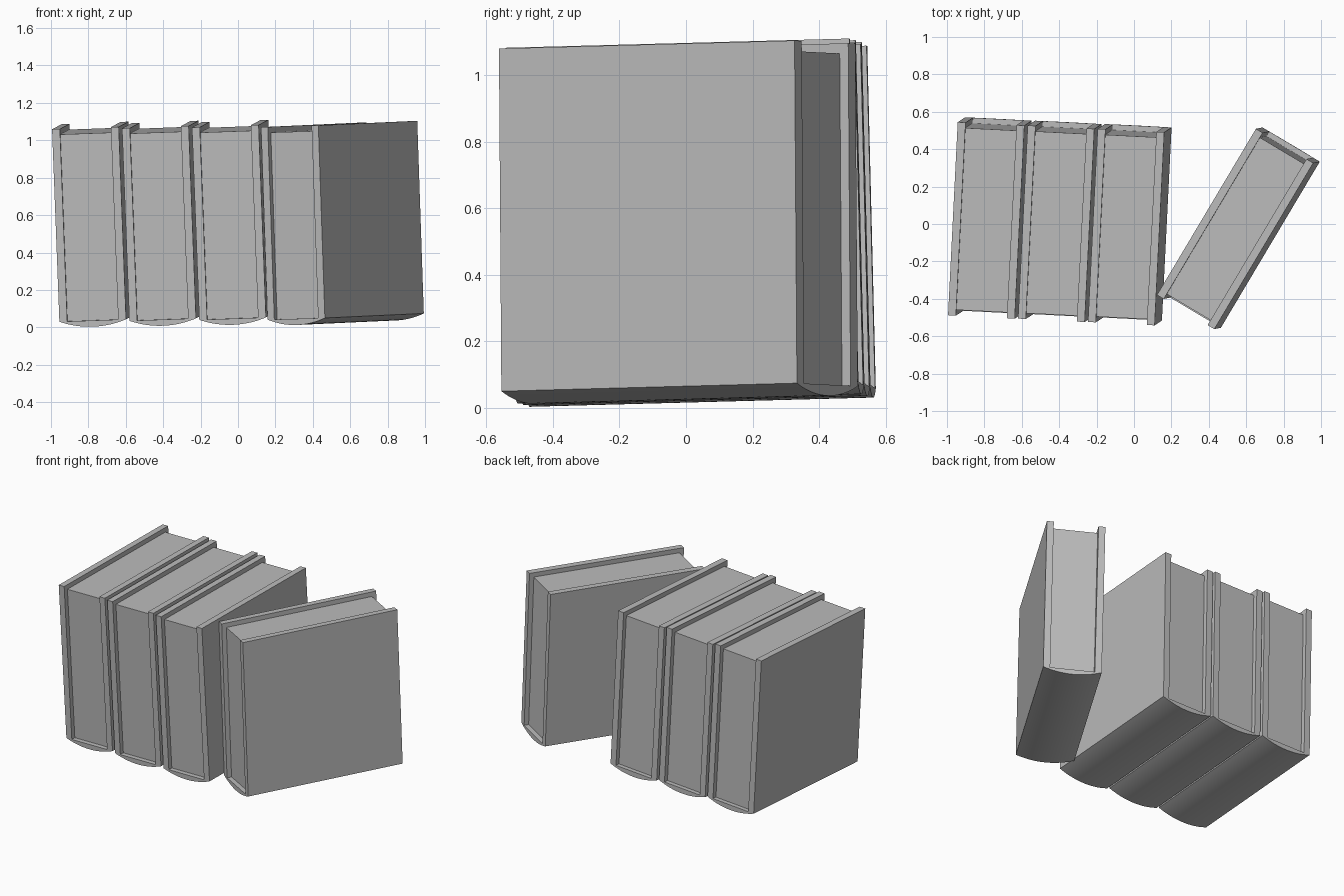
import bpy
import math
from mathutils import Matrix, Vector

cube = bpy.data.objects.get("Cube")
if cube:
    bpy.data.objects.remove(cube)

WIDTH, DEPTH, HEIGHT = 0.357, 1.034, 1.03
COVER, INSET, SAG = 0.042, 0.03, 0.033

grey = bpy.data.materials.new("plain_grey")
grey.use_nodes = True
colour = (0.5, 0.5, 0.5, 1)
grey.diffuse_color = colour
grey.node_tree.nodes["Principled BSDF"].inputs["Base Color"].default_value = colour


def prism(name, profile, y0, y1, frame):
    """Extrude an x/z profile along the book's depth."""
    n = len(profile)
    verts = [(x, y, z) for y in (y0, y1) for x, z in profile]
    faces = [tuple(range(n)), tuple(reversed(range(n, 2 * n)))]
    faces += [(i, i + n, (i + 1) % n + n, (i + 1) % n) for i in range(n)]
    mesh = bpy.data.meshes.new(name)
    mesh.from_pydata(verts, [], faces)
    mesh.materials.append(grey)
    obj = bpy.data.objects.new(name, mesh)
    bpy.context.collection.objects.link(obj)
    obj.matrix_world = frame
    return obj


def rectangle(x0, x1, z0, z1):
    return [(x0, z0), (x1, z0), (x1, z1), (x0, z1)]


def spine_profile(steps=24):
    """Circular arc hanging below the chord between the two covers."""
    radius = (WIDTH ** 2 / 4 + SAG ** 2) / (2 * SAG)
    half = math.asin(WIDTH / 2 / radius)
    points = []
    for i in range(steps + 1):
        a = half * (2 * i / steps - 1)
        points.append((WIDTH / 2 + radius * math.sin(a),
                       radius - SAG - radius * math.cos(a)))
    return points


def book_frame(corner, up, heading):
    """Orthonormal frame from the up direction and the depth heading."""
    z = Vector(up).normalized()
    x = Vector(heading).cross(z).normalized()
    y = z.cross(x)
    rotation = Matrix((x, y, z)).transposed().to_4x4()
    return Matrix.Translation(corner) @ rotation


def build_book(label, frame):
    prism(label + "_left_cover", rectangle(0, COVER, 0, HEIGHT), 0, DEPTH, frame)
    prism(label + "_right_cover", rectangle(WIDTH - COVER, WIDTH, 0, HEIGHT), 0, DEPTH, frame)
    prism(label + "_pages", rectangle(COVER, WIDTH - COVER, 0, HEIGHT - INSET),
          INSET, DEPTH - INSET, frame)
    spine = prism(label + "_spine", spine_profile(), 0, DEPTH, frame)
    # Smooth the rounded spine, keep its ends sharp
    bpy.ops.object.select_all(action="DESELECT")
    spine.select_set(True)
    bpy.context.view_layer.objects.active = spine
    bpy.ops.object.shade_smooth_by_angle(angle=math.radians(15))


# Row of three books
first = Vector((-0.955, -0.462, 0.03))
pitch = Vector((0.374, -0.018, 0.005))
for i in range(3):
    build_book(f"row_book_{i + 1}",
               book_frame(first + pitch * i, (-0.038, -0.025, 1), (0.05, 1, 0.027)))

# Turned book beside the row
build_book("turned_book",
           book_frame(Vector((0.158, -0.372, 0.041)), (-0.034, -0.007, 1), (0.53, 0.89, 0.025)))
